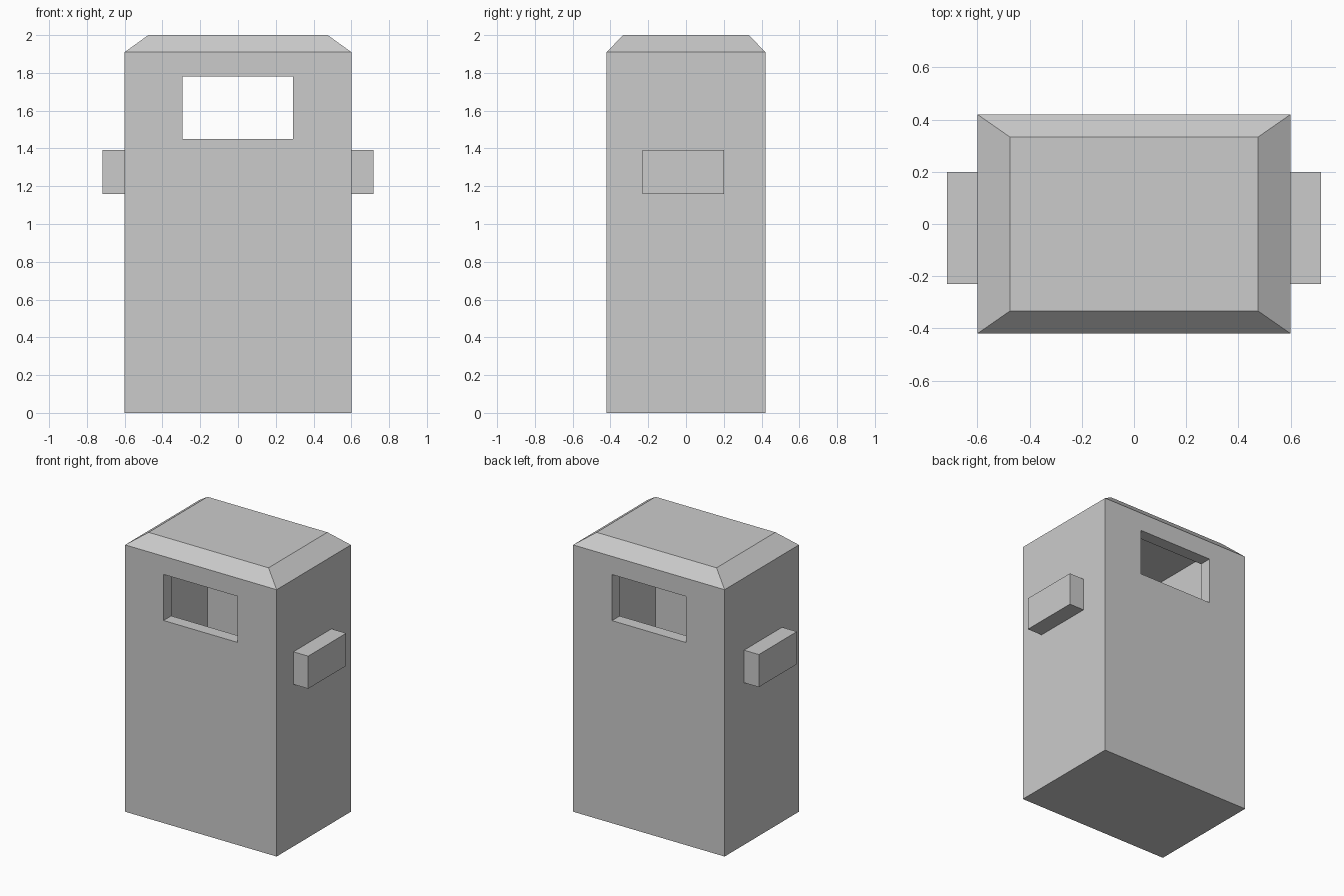
import bpy, bmesh

if "Cube" in bpy.data.objects:
    bpy.data.objects.remove(bpy.data.objects["Cube"])

W, D = 0.6, 0.42            # half width and half depth of the body
IW, ID = 0.475, 0.333       # half size of the lid top and of the cavity


def new_object(name, bm):
    bmesh.ops.recalc_face_normals(bm, faces=bm.faces)
    mesh = bpy.data.meshes.new(name)
    bm.to_mesh(mesh)
    bm.free()
    obj = bpy.data.objects.new(name, mesh)
    bpy.context.collection.objects.link(obj)
    return obj


def box(name, lo, hi):
    bm = bmesh.new()
    bmesh.ops.create_cube(bm, size=1)
    for v in bm.verts:
        v.co = [lo[i] if v.co[i] < 0 else hi[i] for i in range(3)]
    return new_object(name, bm)


def cut(target, cutter):
    cutter.hide_render = True
    mod = target.modifiers.new(cutter.name, 'BOOLEAN')
    mod.operation = 'DIFFERENCE'
    mod.solver = 'EXACT'
    mod.object = cutter
    bpy.context.view_layer.objects.active = target
    bpy.ops.object.modifier_apply(modifier=mod.name)
    bpy.data.objects.remove(cutter)


# Body: stacked rectangles, the last one tapered in for the roof
bm = bmesh.new()
rings = []
for x, y, z in ((W, D, 0), (W, D, 1.91), (IW, ID, 2.0)):
    rings.append([bm.verts.new((sx * x, sy * y, z))
                  for sx, sy in ((-1, -1), (1, -1), (1, 1), (-1, 1))])
for a, b in zip(rings, rings[1:]):
    for i in range(4):
        j = (i + 1) % 4
        bm.faces.new((a[i], a[j], b[j], b[i]))
bm.faces.new(rings[0][::-1])
bm.faces.new(rings[-1])
body = new_object("bin_body", bm)

# Hollow inside, then the opening through front and back
cut(body, box("cavity", (-IW, -ID, 0.09), (IW, ID, 1.985)))
cut(body, box("opening", (-0.295, -1, 1.45), (0.292, 1, 1.78)))

# Side handles
for side, name in ((-1, "left_handle"), (1, "right_handle")):
    xs = sorted((side * W, side * 0.717))
    box(name, (xs[0], -0.23, 1.16), (xs[1], 0.2, 1.393))
